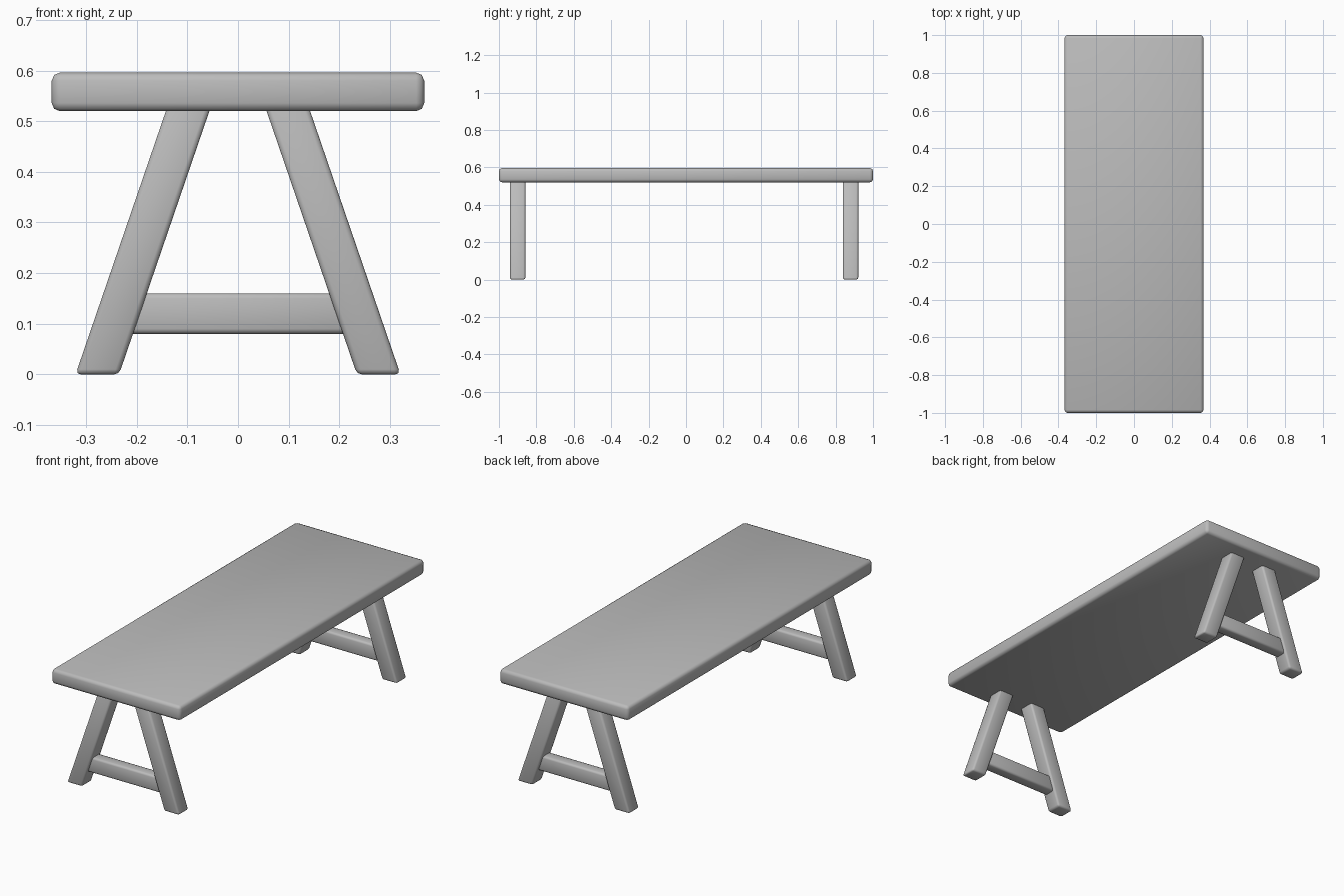
import bpy
import bmesh

cube = bpy.data.objects.get("Cube")
if cube:
    bpy.data.objects.remove(cube, do_unlink=True)

grey = bpy.data.materials.new("plain grey")
grey.use_nodes = True
colour = (0.5, 0.5, 0.5, 1)
grey.diffuse_color = colour
grey.node_tree.nodes["Principled BSDF"].inputs["Base Color"].default_value = colour


def beam(name, size, centre, bevel, lean=0):
    """Rounded box; lean shifts x per unit of height."""
    bm = bmesh.new()
    bmesh.ops.create_cube(bm, size=1)
    for v in bm.verts:
        v.co = [c * s for c, s in zip(v.co, size)]
        v.co.x += lean * v.co.z
    bmesh.ops.bevel(bm, geom=bm.edges[:], offset=bevel, segments=2,
                    profile=0.5, affect='EDGES', clamp_overlap=True)
    for f in bm.faces:
        f.smooth = True
    mesh = bpy.data.meshes.new(name)
    bm.to_mesh(mesh)
    bm.free()
    mesh.materials.append(grey)
    obj = bpy.data.objects.new(name, mesh)
    obj.location = centre
    bpy.context.collection.objects.link(obj)


# Table top
beam("table_top", (0.736, 2, 0.076), (0, 0, 0.558), 0.016)

# A-shaped trestle at each end: two leaning legs and a stretcher
for end, y in (("front", -0.9), ("back", 0.88)):
    for side, s in (("left", 1), ("right", -1)):
        beam(f"{end}_{side}_leg", (0.086, 0.082, 0.53),
             (s * 0.187, y, 0.265), 0.01, lean=-s * 0.343)
    beam(f"{end}_stretcher", (0.44, 0.06, 0.08), (0, y, 0.12), 0.01)
